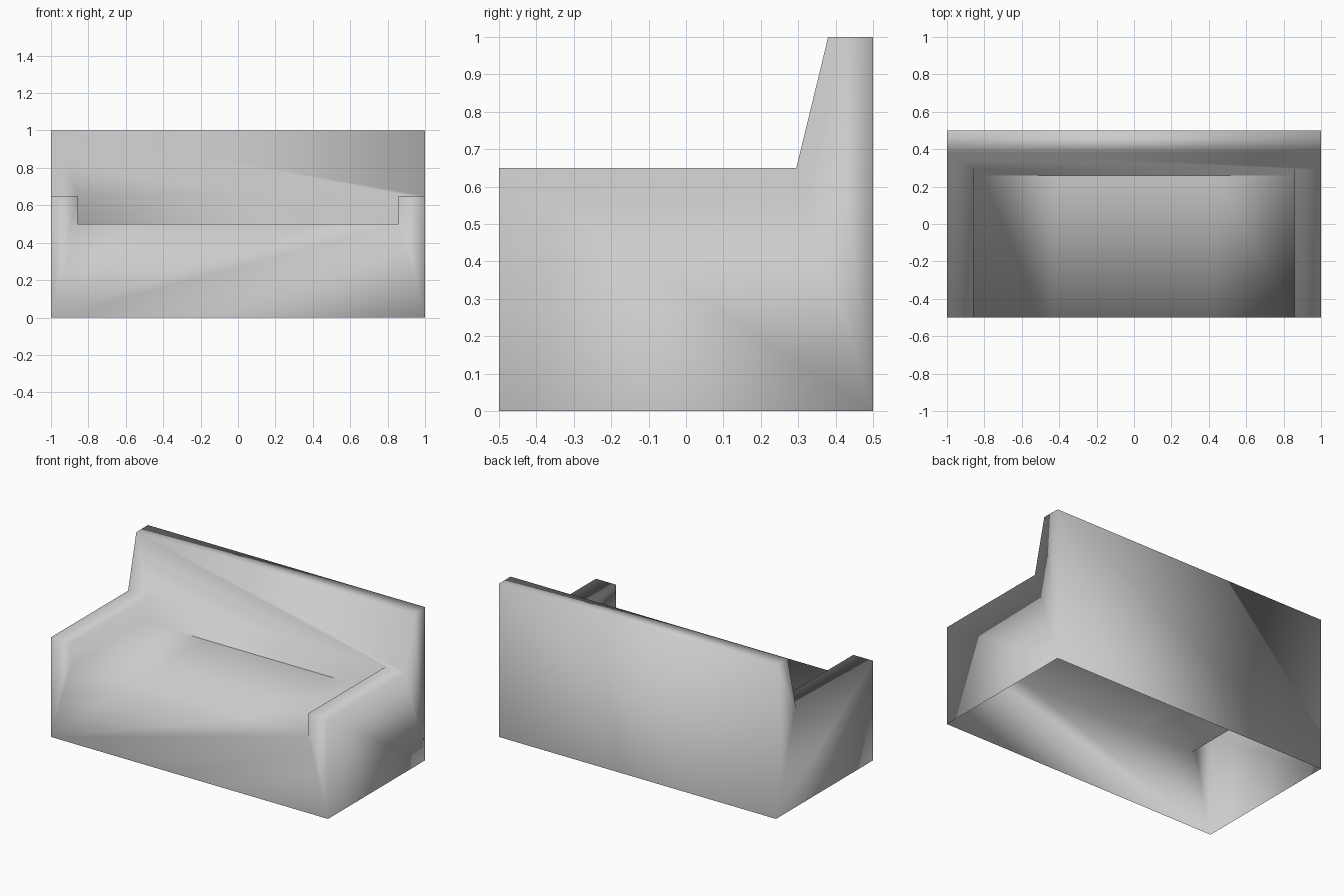
import bpy
import bmesh

cube = bpy.data.objects.get("Cube")
if cube:
    bpy.data.objects.remove(cube, do_unlink=True)

# Main dimensions
WIDE, ARM_IN, PANEL = 1.0, 0.857, 0.43
FRONT, REAR = -0.5, 0.5
SEAT_Z, ARM_Z, TOP_Z = 0.5, 0.65, 1.0
SEAT_Y, ARM_Y, TOP_Y = 0.258, 0.295, 0.38

bm = bmesh.new()
welded = {}


def vert(co):
    """Reuse one vertex per position so shading flows over the whole shell."""
    if co not in welded:
        welded[co] = bm.verts.new(co)
    return welded[co]


def face(*points):
    return bm.faces.new([vert(p) for p in points])


def symmetric(half):
    """Close an outline from its left half and the mirrored right half."""
    return half + [(-x, y, z) for x, y, z in reversed(half)]


# Arms and outer sides, mirrored
for s in (1, -1):
    outer, inner, panel = s * WIDE, s * ARM_IN, s * PANEL
    profile = [(FRONT, 0), (REAR, 0), (REAR, TOP_Z), (TOP_Y, TOP_Z),
               (ARM_Y, ARM_Z), (FRONT, ARM_Z)]
    face(*[(outer, y, z) for y, z in profile])
    # Arm top, inner wall and front
    face((outer, FRONT, ARM_Z), (outer, ARM_Y, ARM_Z),
         (inner, ARM_Y, ARM_Z), (inner, FRONT, ARM_Z))
    face((inner, FRONT, ARM_Z), (inner, ARM_Y, ARM_Z),
         (inner, SEAT_Y, SEAT_Z), (inner, FRONT, SEAT_Z))
    face((outer, FRONT, 0), (outer, FRONT, ARM_Z),
         (inner, FRONT, ARM_Z), (inner, FRONT, SEAT_Z))
    # Seat end, split along its diagonal
    a, b = (inner, FRONT, SEAT_Z), (panel, FRONT, SEAT_Z)
    c, d = (panel, SEAT_Y, SEAT_Z), (inner, SEAT_Y, SEAT_Z)
    if s > 0:
        face(a, b, c)
        face(a, c, d)
    else:
        face(a, b, d)
        face(b, c, d)

# Middle of the seat
seat = face(*symmetric([(PANEL, FRONT, SEAT_Z), (PANEL, SEAT_Y, SEAT_Z)]))
# Front panel
face(*symmetric([(WIDE, FRONT, 0), (ARM_IN, FRONT, SEAT_Z),
                 (PANEL, FRONT, SEAT_Z)]))
# Sloping backrest
face(*symmetric([(WIDE, TOP_Y, TOP_Z), (WIDE, ARM_Y, ARM_Z),
                 (ARM_IN, ARM_Y, ARM_Z), (ARM_IN, SEAT_Y, SEAT_Z)]))
# Top of the backrest and rear panel; the base stays open
face(*symmetric([(WIDE, TOP_Y, TOP_Z), (WIDE, REAR, TOP_Z)]))
face(*symmetric([(WIDE, REAR, TOP_Z), (WIDE, REAR, 0)]))

# Consistent outward normals, smooth everywhere
bmesh.ops.recalc_face_normals(bm, faces=bm.faces[:])
seat.normal_update()
if seat.normal.z < 0:
    bmesh.ops.reverse_faces(bm, faces=bm.faces[:])
for f in bm.faces:
    f.smooth = True

mesh = bpy.data.meshes.new("sofa")
bm.to_mesh(mesh)
bm.free()
sofa = bpy.data.objects.new("sofa", mesh)
bpy.context.collection.objects.link(sofa)

# Upholstery colour
grey = bpy.data.materials.new("light_grey")
grey.use_nodes = True
colour = (0.6, 0.6, 0.6, 1)
grey.diffuse_color = colour
for node in grey.node_tree.nodes:
    if node.type == "BSDF_PRINCIPLED":
        node.inputs["Base Color"].default_value = colour
mesh.materials.append(grey)
